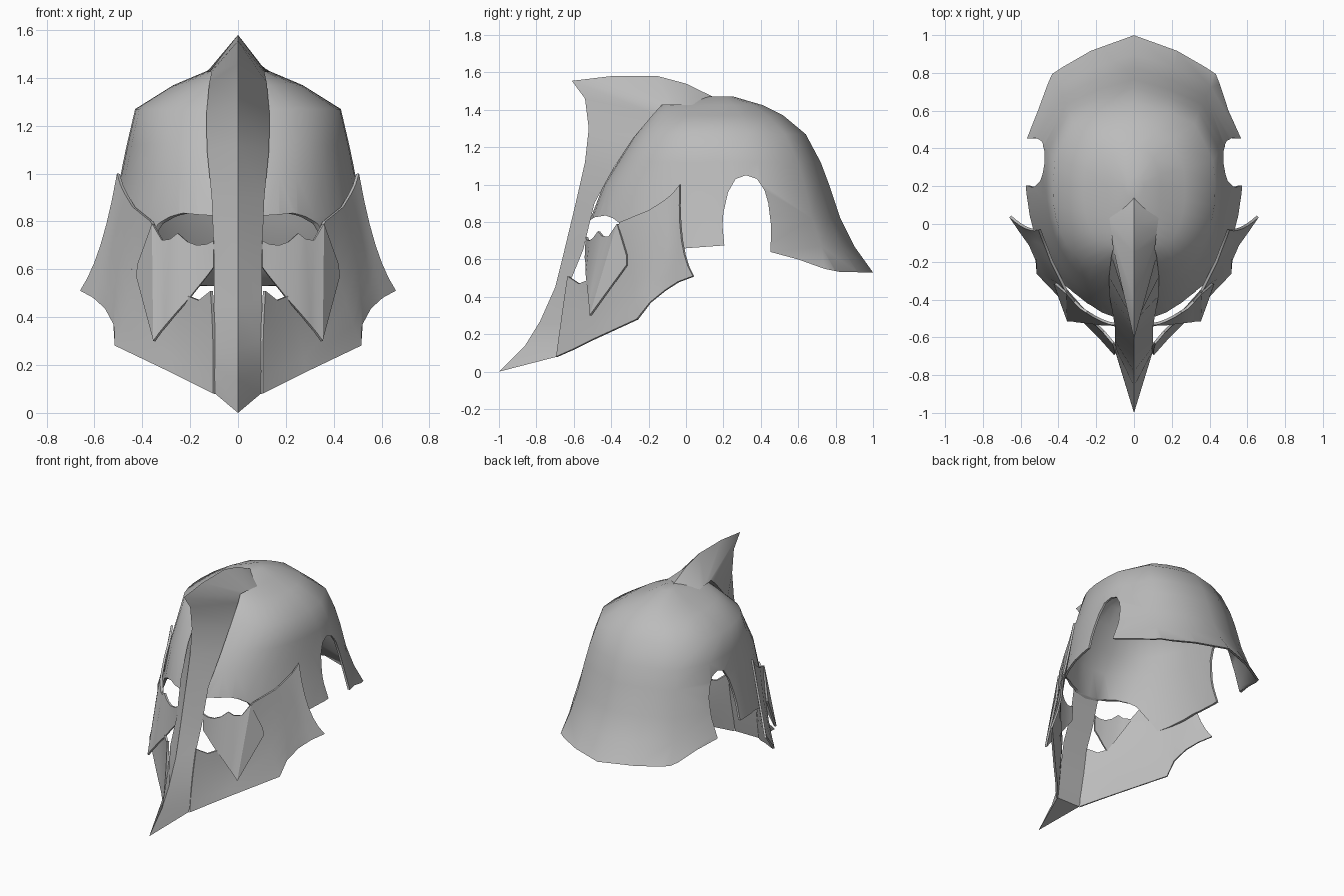
import bpy, bmesh, math
from mathutils import Vector

default_cube = bpy.data.objects.get("Cube")
if default_cube:
    bpy.data.objects.remove(default_cube, do_unlink=True)

# One plain steel colour for the whole helmet
steel = bpy.data.materials.new("steel_grey")
steel.use_nodes = True
steel_colour = (0.5, 0.5, 0.5, 1)
steel.diffuse_color = steel_colour
steel.node_tree.nodes["Principled BSDF"].inputs["Base Color"].default_value = steel_colour


def make_object(name, vertices, faces):
    """Create an object with consistent outward normals."""
    mesh = bpy.data.meshes.new(name)
    mesh.from_pydata(vertices, [], faces)
    bm = bmesh.new()
    bm.from_mesh(mesh)
    bmesh.ops.remove_doubles(bm, verts=bm.verts, dist=0.0005)
    bmesh.ops.recalc_face_normals(bm, faces=bm.faces)
    bm.to_mesh(mesh)
    bm.free()
    mesh.materials.append(steel)
    obj = bpy.data.objects.new(name, mesh)
    bpy.context.collection.objects.link(obj)
    return obj


def loft(name, rows, closed=False):
    """Skin a list of equally long point rows with quads."""
    count = len(rows[0])
    vertices = [point for row in rows for point in row]
    faces = []
    for r in range(len(rows) - 1):
        for c in range(count if closed else count - 1):
            d = (c + 1) % count
            faces.append((r * count + c, r * count + d,
                          (r + 1) * count + d, (r + 1) * count + c))
    if closed:
        last = (len(rows) - 1) * count
        faces.append(tuple(range(last, last + count)))
    return make_object(name, vertices, faces)


def curved_rows(lower, middle, upper, steps=6):
    """Rows along the parabola through three matching points."""
    rows = []
    for i in range(steps + 1):
        t = i / steps
        weights = (1 - t) * (1 - 2 * t), 4 * t * (1 - t), t * (2 * t - 1)
        rows.append([sum((Vector(p) * w for p, w in zip(points, weights)), Vector())
                     for points in zip(lower, middle, upper)])
    return rows


def solidify(obj, thickness, offset):
    modifier = obj.modifiers.new("thickness", "SOLIDIFY")
    modifier.thickness = thickness
    modifier.offset = offset


def finish(obj, angle):
    """Bake the modifiers and smooth all but the sharp edges."""
    graph = bpy.context.evaluated_depsgraph_get()
    baked = bpy.data.meshes.new_from_object(obj.evaluated_get(graph))
    obj.modifiers.clear()
    obj.data = baked
    bpy.ops.object.select_all(action="DESELECT")
    obj.select_set(True)
    bpy.context.view_layer.objects.active = obj
    bpy.ops.object.shade_smooth_by_angle(angle=math.radians(angle))


def mirrored_plate(name, rows):
    """Thin plate on the left side, repeated on the right."""
    plate = loft(name, rows)
    solidify(plate, 0.014, 0)
    plate.modifiers.new("other_side", "MIRROR").use_mirror_merge = False
    finish(plate, 30)


# The back of the dome is broadly faceted, the front is finely rounded
back_angles = [0, 14, 45, 67, 90, 113, 135, 166]
ring_angles = back_angles + list(range(180, 360, 9))


def dome_ring(z, half_width, front, back, power, centre):
    """Horizontal superellipse, widest at the given centre."""
    ring = []
    for angle in map(math.radians, ring_angles):
        c, s = math.cos(angle), math.sin(angle)
        reach = back - centre if s > 0 else centre - front
        ring.append((half_width * math.copysign(abs(c) ** (2 / power), c),
                     centre + reach * math.copysign(abs(s) ** (2 / power), s), z))
    # Flatten the panels either side of the back seam
    for a, b, c in ((2, 3, 4), (4, 5, 6)):
        chord = (Vector(ring[a]) + Vector(ring[c])) / 2
        ring[b] = tuple(Vector(ring[b]).lerp(chord, 0.6))
    return ring


# Skull dome: height, half width, front, back, squareness, widest point
dome_rings = [
    (.48, .62, -.53, 1.03, 2.05, .3), (.53, .61, -.54, 1.0, 2.05, .3),
    (.67, .578, -.54, .9, 2, .3), (.82, .535, -.51, .825, 2.05, .3),
    (1.0, .49, -.44, .765, 2.25, .27), (1.12, .465, -.365, .72, 2.3, .25),
    (1.27, .43, -.27, .64, 2.4, .2), (1.37, .27, -.185, .52, 2.3, .2),
    (1.425, .14, -.13, .41, 2.3, .2), (1.472, .05, .13, .25, 2, .2),
]
dome = loft("skull_dome", [dome_ring(*ring) for ring in dome_rings], closed=True)
solidify(dome, 0.015, -1)

# Cutter for the neck rim, ear arches, temples and brow, as a side outline
rim = [
    (1.2, .53), (.83, .532), (.74, .55), (.6, .6), (.452, .64),
    (.455, .78), (.44, .9), (.42, .97), (.38, 1.03), (.32, 1.05), (.265, 1.03),
    (.225, .96), (.2, .85), (.195, .78), (.205, .675), (0, .66), (-.26, .6),
    (-.35, .79), (-.39, .82), (-.43, .835), (-.49, .825), (-.54, .79), (-.8, .79),
    (-.8, .2), (1.2, .2),
]
n = len(rim)
cutter = make_object(
    "rim_cutter",
    [(x, y, z) for x in (-1, 1) for y, z in rim],
    [tuple(range(n)), tuple(range(n, 2 * n))]
    + [(i, (i + 1) % n, (i + 1) % n + n, i + n) for i in range(n)])
cutter.hide_render = True
cut = dome.modifiers.new("rim_cut", "BOOLEAN")
cut.operation = "DIFFERENCE"
cut.solver = "EXACT"
cut.object = cutter
finish(dome, 60)
bpy.data.objects.remove(cutter, do_unlink=True)

# Crest and nose guard: ridge line on the centre, and its side edges
ridge = [
    (.14, 1.472), (0, 1.54), (-.15, 1.58), (-.4, 1.58), (-.61, 1.555),
    (-.54, 1.46), (-.52, 1.3), (-.54, 1.12), (-.59, .9), (-.65, .65),
    (-.7, .45), (-.78, .27), (-.86, .14), (-1, 0),
]
edge = [
    (.01, .14, 1.465), (.13, .03, 1.425), (.12, -.04, 1.425), (.115, -.09, 1.425),
    (.11, -.13, 1.425), (.12, -.17, 1.38), (.132, -.28, 1.25), (.13, -.38, 1.1),
    (.11, -.49, .9), (.1, -.55, .65), (.1, -.62, .48), (.1, -.65, .3),
    (.1, -.67, .18), (.095, -.69, .08),
]
sections = [[(-x, ey, ez), (0, ry, rz), (x, ey, ez)]
            for (ry, rz), (x, ey, ez) in zip(ridge, edge)]
crest = loft("crest_nose_guard", [section + section[:1] for section in sections])
bm = bmesh.new()
bm.from_mesh(crest.data)
bmesh.ops.holes_fill(bm, edges=bm.edges, sides=0)
bmesh.ops.recalc_face_normals(bm, faces=bm.faces)
bm.to_mesh(crest.data)
bm.free()
finish(crest, 50)

# Cheek guards: lower rim, middle and upper rim, from the nose to the back
mirrored_plate("cheek_guards", curved_rows(
    [(.1, -.69, .08), (.18, -.6, .12), (.28, -.5, .17), (.51, -.26, .28),
     (.515, -.19, .37), (.55, -.11, .435), (.6, -.04, .48), (.655, .04, .51)],
    [(.1, -.66, .3), (.16, -.59, .3), (.25, -.49, .33), (.422, -.295, .54),
     (.49, -.17, .63), (.525, -.09, .67), (.545, -.05, .69), (.57, -.02, .7)],
    [(.11, -.63, .51), (.16, -.57, .47), (.21, -.52, .49), (.36, -.35, .8),
     (.435, -.2, .86), (.465, -.12, .91), (.485, -.07, .95), (.5, -.03, 1.0)],
))

# Pointed plates under the eyes, bent back at the outer corner
mirrored_plate("eye_spikes", [
    [(.1, -.535, .61), (.13, -.53, .57), (.17, -.53, .52), (.21, -.525, .47),
     (.25, -.52, .425), (.3, -.515, .365), (.325, -.51, .335), (.35, -.51, .3),
     (.42, -.315, .57)],
    [(.1, -.53, .72), (.13, -.525, .705), (.17, -.51, .7), (.21, -.49, .715),
     (.25, -.465, .75), (.28, -.445, .725), (.315, -.41, .72), (.355, -.365, .79),
     (.415, -.315, .62)],
])
